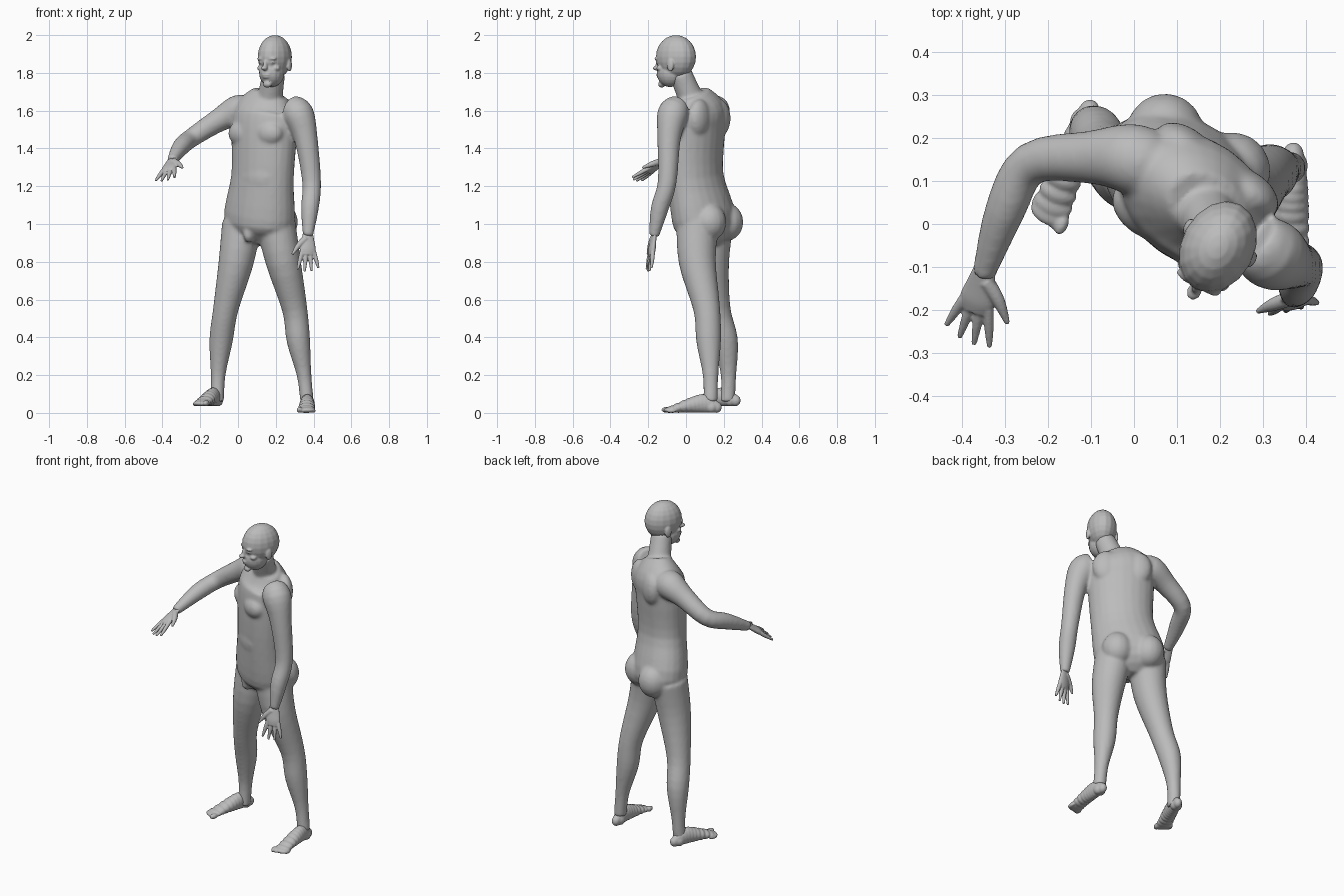
import bpy, bmesh, math
from mathutils import Vector, Matrix

if "Cube" in bpy.data.objects:
    bpy.data.objects.remove(bpy.data.objects["Cube"], do_unlink=True)

grey = bpy.data.materials.new("plain grey")
grey.use_nodes = True
shade = (0.5, 0.5, 0.5, 1)
grey.diffuse_color = shade
grey.node_tree.nodes["Principled BSDF"].inputs["Base Color"].default_value = shade

SIDES = 24
ACROSS = Vector((1, 0, 0))
UP = Vector((0, 0, 1))


def spline(keys, steps=4):
    """Smooth curve through the keys, eased at both ends."""
    padded = [keys[0], *keys, keys[-1]]
    curve = []
    for before, start, end, after in zip(padded, padded[1:], padded[2:], padded[3:]):
        leave, arrive = (end - before) / 2, (after - start) / 2
        for step in range(steps):
            t = step / steps
            ease = t * t * (3 - 2 * t)
            curve.append(start + (end - start) * ease
                         + leave * (t * (1 - t) ** 2) - arrive * (t * t * (1 - t)))
    return curve + [keys[-1]]


def limb(bm, points, widths, side, flat=1.0):
    """Closed tube along a path; flat squeezes it at right angles to side."""
    curve = spline([Vector((*point, width)) for point, width in zip(points, widths)])
    last = len(curve) - 1
    loops, faces = [], []
    for i, key in enumerate(curve):
        tangent = (curve[min(i + 1, last)] - curve[max(i - 1, 0)]).to_3d().normalized()
        u = (side - tangent * side.dot(tangent)).normalized() * key.w
        v = tangent.cross(u) * flat
        angles = [math.tau * k / SIDES for k in range(SIDES)]
        loops.append([bm.verts.new(key.to_3d() + u * math.cos(angle) + v * math.sin(angle))
                      for angle in angles])
    for low, high in zip(loops, loops[1:]):
        for k in range(SIDES):
            faces.append(bm.faces.new((low[k - 1], low[k], high[k], high[k - 1])))
    faces += [bm.faces.new(loops[0]), bm.faces.new(loops[-1])]
    bmesh.ops.recalc_face_normals(bm, faces=faces)


def blob(bm, frame, centre, size):
    """Ellipsoid placed in a local frame."""
    matrix = frame @ Matrix.Translation(centre) @ Matrix.Diagonal((*size, 1))
    bmesh.ops.create_uvsphere(bm, u_segments=16, v_segments=12, radius=1, matrix=matrix)


def turned(place, degrees):
    return Matrix.Translation(place) @ Matrix.Rotation(math.radians(degrees), 4, 'Z')


def finish(bm, name, voxel, passes):
    """Fuse the overlapping shells into one skin and soften the joins."""
    mesh = bpy.data.meshes.new(name)
    bm.to_mesh(mesh)
    bm.free()
    part = bpy.data.objects.new(name, mesh)
    bpy.context.collection.objects.link(part)
    fuse = part.modifiers.new("fuse", 'REMESH')
    fuse.mode = 'VOXEL'
    fuse.voxel_size = voxel
    soften = part.modifiers.new("soften", 'SMOOTH')
    soften.iterations = passes
    bpy.ops.object.select_all(action='DESELECT')
    part.select_set(True)
    bpy.context.view_layer.objects.active = part
    for modifier in ("fuse", "soften"):
        bpy.ops.object.modifier_apply(modifier=modifier)
    bpy.ops.object.shade_smooth()
    part.data.materials.clear()
    part.data.materials.append(grey)


# Torso, twisted towards the right, and neck
body = bmesh.new()
chest = turned((.14, .05, 0), -35)
hips = turned((.11, .1, 0), -30)
crotch, pelvis, waist = (.1, .1, .89), (.11, .1, 1), (.13, .05, 1.25)
ribs, shoulders, collar = (.14, .05, 1.5), (.15, .06, 1.6), (.17, .04, 1.69)
limb(body, [crotch, pelvis, waist, ribs, shoulders, collar],
     [.08, .2, .18, .19, .18, .1], chest.to_3x3() @ ACROSS, flat=.73)
limb(body, [shoulders, (.17, .02, 1.68), (.19, -.03, 1.8)], [.08, .067, .06], ACROSS)

# Fullness of the breast, shoulder blades, buttocks, belly and groin
for side in (-1, 1):
    blob(body, chest, (side * .08, -.08, 1.48), (.09, .06, .07))
    blob(body, chest, (side * .09, .09, 1.56), (.08, .05, .1))
    blob(body, hips, (side * .09, .08, 1.01), (.09, .09, .1))
blob(body, chest, (0, -.07, 1.25), (.13, .07, .12))
blob(body, hips, (0, -.1, .95), (.03, .04, .05))

# Legs: hip, thigh, knee, calf, shin and ankle share heights and widths
leg_heights = [1, .8, .55, .38, .2, .06]
leg_widths = [.105, .093, .067, .062, .039, .036]
right_leg = zip([.02, -.01, -.065, -.09, -.105, -.11], [.14, .13, .165, .21, .225, .22], leg_heights)
left_leg = zip([.2, .24, .3, .32, .35, .365], [.06, .06, .11, .12, .13, .13], leg_heights)
for joints in (right_leg, left_leg):
    limb(body, list(joints), leg_widths, ACROSS, flat=1.06)

# Arms: collar, shoulder, upper arm, elbow, forearm and wrist
arm_widths = [.07, .083, .062, .05, .047, .027]
right_wrist, left_wrist = (-.35, -.12, 1.335), (.37, -.17, .935)
limb(body, [(.06, .12, 1.6), (0, .15, 1.6), (-.1, .155, 1.55), (-.24, .14, 1.46),
            (-.3, .03, 1.41), right_wrist], arm_widths, UP)
limb(body, [(.28, -.04, 1.61), (.32, -.07, 1.58), (.36, -.09, 1.45), (.39, -.1, 1.22),
            (.38, -.14, 1.08), left_wrist], arm_widths, ACROSS)
finish(body, "body", voxel=.009, passes=8)

# Head
head = bmesh.new()
face = turned((.195, -.053, 0), -28)
features = {
    "cranium": ((0, 0, 1.885), (.085, .112, .115)),
    "jaw": ((0, -.035, 1.8), (.066, .073, .075)),
    "chin": ((0, -.085, 1.74), (.025, .018, .018)),
    "nose bridge": ((0, -.106, 1.84), (.012, .015, .03)),
    "nose tip": ((0, -.118, 1.825), (.017, .02, .012)),
    "upper lip": ((0, -.1, 1.79), (.025, .014, .006)),
    "lower lip": ((0, -.098, 1.777), (.022, .014, .006)),
}
paired = {
    "brow": ((.03, -.093, 1.875), (.028, .015, .009)),
    "eye": ((.034, -.09, 1.855), (.014, .012, .007)),
    "cheek": ((.045, -.07, 1.825), (.022, .02, .016)),
    "ear": ((.083, .01, 1.84), (.01, .02, .034)),
}
for centre, size in features.values():
    blob(head, face, centre, size)
for (x, y, z), size in paired.values():
    for side in (-1, 1):
        blob(head, face, (side * x, y, z), size)
finish(head, "head", voxel=.005, passes=3)


# Hands: flat palm, four fanned fingers and a thumb
def hand(name, wrist, along, thumb):
    bm = bmesh.new()
    along, thumb = Vector(along).normalized(), Vector(thumb)
    thumb = (thumb - along * thumb.dot(along)).normalized()

    def at(reach, sideways):
        return Vector(wrist) + along * reach + thumb * sideways

    limb(bm, [at(-.02, 0), at(.03, 0), at(.07, 0), at(.1, 0)],
         [.027, .036, .043, .036], thumb, flat=.42)
    for finger in range(4):
        sideways = .031 - .021 * finger
        tip = .19 - 15 * (sideways - .005) ** 2
        limb(bm, [at(.08, sideways), at((.08 + tip) / 2, sideways * 1.4), at(tip, sideways * 1.8)],
             [.012, .011, .006], thumb)
    limb(bm, [at(.01, .01), at(.05, .05), at(.1, .085)], [.018, .015, .006], thumb)
    finish(bm, name, voxel=.004, passes=2)


hand("right_hand", right_wrist, (-.04, -.16, -.11), (.9, -.2, .3))
hand("left_hand", left_wrist, (0, -.03, -.2), (-.9, -.2, 0))


# Feet: sole tapering from heel to ball, then five toes
def foot(name, heel, degrees, inner):
    bm = bmesh.new()
    frame = turned(heel, degrees)
    lengths, widths, heights = [0, .06, .14, .25], [.025, .036, .043, .047], [.03, .05, .04, .015]
    for wide in (-1, 1):
        blob(bm, frame, (wide * .01, -.025, .03), (.025, .03, .03))
    for length, width, height in spline([Vector(key) for key in zip(lengths, widths, heights)]):
        blob(bm, frame, (0, -length, height), (width, .03, height))
    for toe in range(5):
        radius = .011 if toe else .016
        blob(bm, frame, (inner * (.034 - .018 * toe), .007 * toe - .265, radius),
             (radius, .027, radius))
    finish(bm, name, voxel=.005, passes=3)


foot("right_foot", (-.105, .26, .035), -21, inner=1)
foot("left_foot", (.37, .16, 0), -2, inner=-1)
